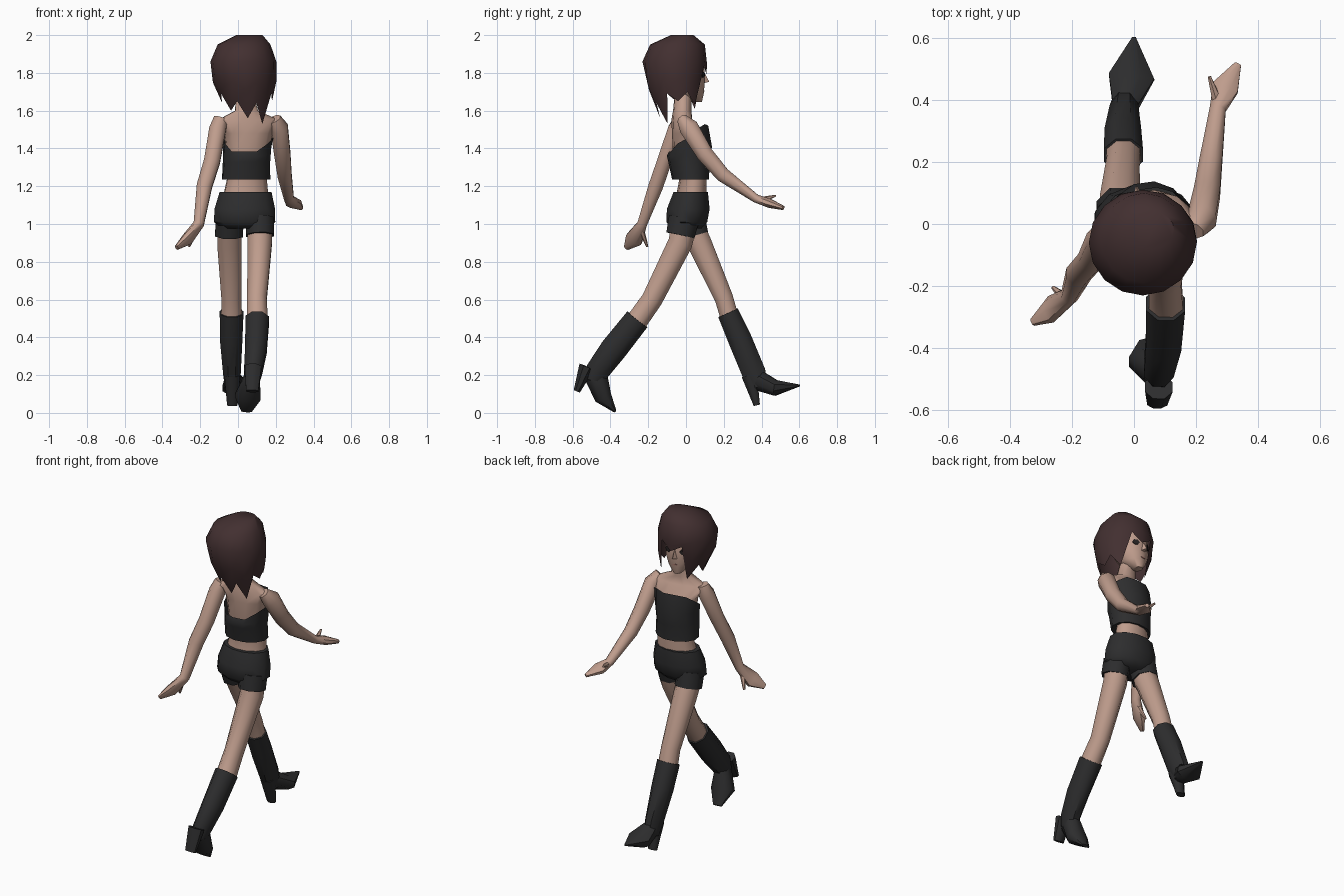
import bpy, bmesh, math
from mathutils import Vector, Matrix


def material(name, rgb):
    m = bpy.data.materials.new(name)
    m.diffuse_color = (*rgb, 1)
    return m


SKIN = material("skin", (0.52, 0.335, 0.265))
BLACK = material("black cloth", (0.026, 0.026, 0.027))
HAIR = material("dark brown hair", (0.055, 0.029, 0.030))
EYE = material("dark eye", (0.02, 0.016, 0.016))
LIP = material("lips", (0.36, 0.17, 0.14))


def make(name, rings, mat, cap_start=True, cap_end=True):
    """Skin a list of equal-length point rings."""
    bm = bmesh.new()
    vs = [[bm.verts.new(p) for p in r] for r in rings]
    n = len(rings[0])
    for a, b in zip(vs, vs[1:]):
        for i in range(n):
            j = (i + 1) % n
            bm.faces.new((a[i], a[j], b[j], b[i]))
    if cap_start:
        bm.faces.new(vs[0])
    if cap_end:
        bm.faces.new(vs[-1])
    bmesh.ops.recalc_face_normals(bm, faces=bm.faces)
    me = bpy.data.meshes.new(name)
    bm.to_mesh(me)
    bm.free()
    me.materials.append(mat)
    ob = bpy.data.objects.new(name, me)
    bpy.context.collection.objects.link(ob)
    bpy.ops.object.select_all(action='DESELECT')
    ob.select_set(True)
    bpy.context.view_layer.objects.active = ob
    bpy.ops.object.shade_smooth_by_angle(angle=math.radians(50))
    return ob


def ring(c, u, v, ru, rv, n):
    angs = [2 * math.pi * (i + 0.5) / n for i in range(n)]
    return [Vector(c) + u * ru * math.cos(a) + v * rv * math.sin(a) for a in angs]


def tube(name, pts, mat, n=8):
    """Limb along a path; each point is x, y, z, half width, half depth."""
    P = [Vector(p[:3]) for p in pts]
    rings = []
    for i, p in enumerate(pts):
        t = (P[min(i + 1, len(P) - 1)] - P[max(i - 1, 0)]).normalized()
        u = Vector((1, 0, 0))
        u = (u - t * u.dot(t)).normalized()
        rings.append(ring(P[i], u, t.cross(u), p[3], p[4], n))
    return make(name, rings, mat)


def stack(rows, n=12, turn=0):
    """Level rings; each row is z, centre x, centre y, radius x, radius y."""
    r = Matrix.Rotation(math.radians(turn), 3, 'Z')
    u, v = r @ Vector((1, 0, 0)), r @ Vector((0, 1, 0))
    return [ring((x, y, z), u, v, rx, ry, n) for z, x, y, rx, ry in rows]


# torso and neck
make("torso", stack([
    (1.13, .04, .025, .125, .08), (1.235, .047, .037, .108, .072), (1.38, .05, .02, .115, .09),
    (1.48, .055, .015, .132, .088), (1.55, .055, -.022, .168, .052),
    (1.60, .045, -.02, .062, .048), (1.70, .035, -.015, .045, .045)], turn=8), SKIN)

# cropped top, high at the chest and low at the back
top = stack([(1.235, .043, .024, .13, .097), (1.33, .045, .016, .127, .11),
             (1.39, .048, .018, .13, .12), (1.39, .052, .014, .137, .103)], turn=8)
for p in top[-1]:
    f = (p.y - .014) / .1
    side = abs(p.x - .052) / .13
    p.z = 1.385 + max(0, f + .25) * .1 + side * .05 if f > -.6 else 1.385
for p in top[2]:
    p.z = 1.36 if p.y < 0 else 1.41
make("cropped_top", top, BLACK, cap_end=False)

# shorts
make("shorts", stack([
    (1.17, .04, .025, .142, .094), (1.08, .036, .012, .166, .117),
    (1.01, .035, .004, .168, .112), (.975, .035, .004, .12, .08)]), BLACK)
tube("shorts_leg_left", [(-.045, .02, 1.03, .08, .088), (-.047, .045, .94, .08, .08)], BLACK)
tube("shorts_leg_right", [(.115, -.01, 1.03, .08, .088), (.117, -.03, .94, .08, .082)], BLACK)

# bare legs
tube("leg_left", [(-.045, .02, 1.0, .07, .075), (-.045, .07, .9, .07, .07),
                  (-.035, .2, .61, .057, .053), (-.034, .235, .49, .06, .052)], SKIN)
tube("leg_right", [(.115, -.01, 1.0, .07, .075), (.115, -.03, .9, .07, .07),
                   (.1, -.18, .6, .056, .06), (.103, -.265, .48, .06, .062)], SKIN)

# boots: shaft, heel and foot
tube("boot_shaft_left", [(-.034, .222, .53, .068, .061), (-.036, .285, .39, .064, .068),
                         (-.032, .36, .21, .05, .068), (-.03, .39, .14, .042, .05)], BLACK)
tube("boot_heel_left", [(-.03, .335, .2, .045, .045), (-.03, .375, .04, .03, .018)], BLACK)
tube("boot_foot_left", [(-.03, .375, .175, .042, .06), (-.008, .475, .132, .08, .045),
                        (0, .603, .145, .006, .005)], BLACK)
tube("boot_shaft_right", [(.102, -.258, .495, .068, .073), (.095, -.385, .335, .062, .077),
                          (.08, -.47, .22, .052, .068), (.075, -.49, .17, .042, .05)], BLACK)
tube("boot_heel_right", [(.08, -.525, .245, .048, .045), (.075, -.578, .115, .035, .019)], BLACK)
tube("boot_foot_right", [(.075, -.475, .19, .045, .065), (.052, -.44, .085, .074, .05),
                         (.045, -.375, .008, .03, .008)], BLACK)

# arms with mitten hands and thumbs
tube("arm_right", [(.19, -.02, 1.555, .04, .03), (.218, .015, 1.51, .05, .055),
                   (.235, .1, 1.37, .046, .048), (.247, .195, 1.26, .04, .042),
                   (.27, .37, 1.135, .028, .024), (.295, .44, 1.11, .046, .026),
                   (.335, .515, 1.085, .012, .012)], SKIN)
tube("thumb_right", [(.27, .39, 1.125, .018, .018), (.243, .475, 1.15, .006, .005)], SKIN, 6)
tube("arm_left", [(-.09, -.035, 1.56, .04, .03), (-.108, -.05, 1.5, .048, .05),
                  (-.138, -.115, 1.33, .046, .042), (-.178, -.16, 1.2, .044, .042),
                  (-.208, -.232, 1.0, .03, .028), (-.268, -.275, .92, .03, .05),
                  (-.325, -.315, .875, .012, .016)], SKIN)
tube("thumb_left", [(-.222, -.24, .975, .02, .018), (-.26, -.205, .88, .007, .006)], SKIN, 6)

# head, built facing +y about its own centre, then turned slightly
turned = Matrix.Translation((.025, 0, 0)) @ Matrix.Rotation(math.radians(8), 4, 'Z')
head = [make("head", stack([
    (1.645, 0, .055, .025, .03), (1.69, 0, .018, .07, .077), (1.75, 0, 0, .098, .1),
    (1.85, 0, 0, .1, .1), (1.92, 0, -.02, .07, .08)]), SKIN)]
head.append(make("nose", [[Vector(p) for p in r] for r in (
    [(-.018, .09, 1.745), (.018, .09, 1.745), (0, .094, 1.81)],
    [(-.003, .122, 1.752), (.003, .122, 1.752), (0, .122, 1.758)])], SKIN))


def plate(name, a, w, h, z, d, mat):
    """Thin plate on the face at angle a from straight ahead."""
    a = math.radians(a)
    out, side = Vector((math.sin(a), math.cos(a), 0)), Vector((math.cos(a), -math.sin(a), 0))
    pts = [(-w, 0), (-w * .5, h), (w * .5, h), (w, 0), (w * .5, -h), (-w * .5, -h)]
    r = [[out * (d + k) + side * x + Vector((0, 0, z + y)) for x, y in pts] for k in (0, .005)]
    head.append(make(name, r, mat))


plate("eye_left", -30, .022, .015, 1.79, .096, EYE)
plate("eye_right", 30, .022, .015, 1.79, .096, EYE)
plate("mouth", 0, .018, .004, 1.705, .091, LIP)
for ob in head:
    ob.matrix_world = turned

# hair: a domed shell with a ragged lower edge and an open face
shape = [(2.0, .06, -.02, .07, .06), (1.95, .032, -.045, .14, .145), (1.85, .028, -.062, .178, .173),
         (1.75, .035, -.055, .168, .162), (1.68, .045, -.045, .14, .135), (1.5, .055, -.025, .1, .09)]


def hair_point(a, z):
    for p, q in zip(shape, shape[1:]):
        if z >= q[0]:
            t = (p[0] - z) / (p[0] - q[0])
            x, y, rx, ry = [m + (k - m) * t for m, k in zip(p[1:], q[1:])]
            return Vector((x + rx * math.sin(a), y + ry * math.cos(a), z))


# lower edge heights, starting at the fringe and going round by +x
edge = [1.79, 1.84, 1.63, 1.70, 1.65, 1.69, 1.53, 1.64, 1.56, 1.65, 1.60, 1.69, 1.64, 1.70, 1.61, 1.83]
rows = [[], [], [], [], []]
for i, low in enumerate(edge):
    a = 2 * math.pi * i / len(edge)
    for row, z in zip(rows, (2.0, 1.95, 1.86, 1.86 + (low - 1.86) * .5, low)):
        row.append(hair_point(a, z))
make("hair", rows, HAIR, cap_end=False)
